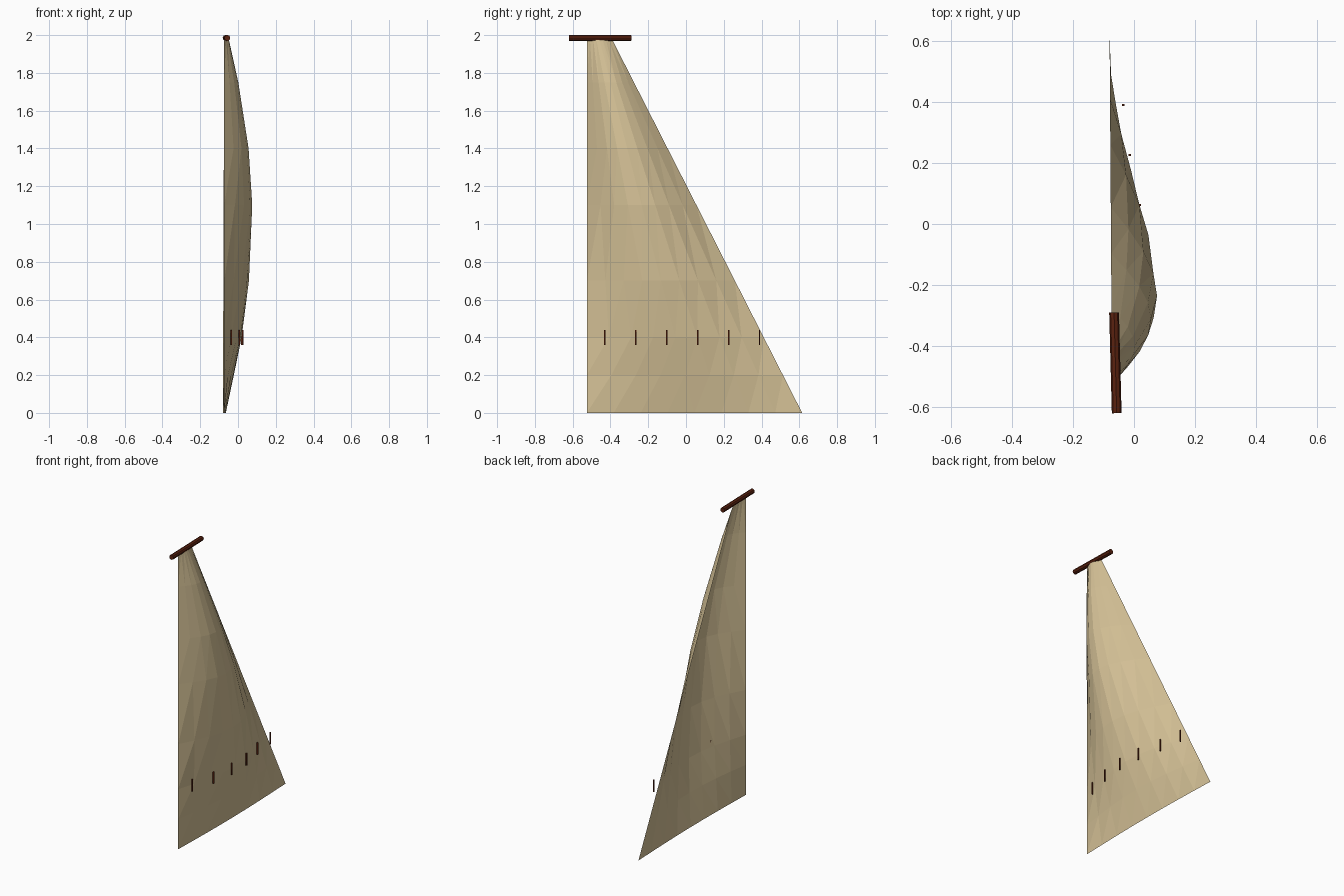
import bpy, bmesh, math

if "Cube" in bpy.data.objects:
    bpy.data.objects.remove(bpy.data.objects["Cube"])

def material(name, rgb):
    m = bpy.data.materials.new(name)
    m.diffuse_color = (*rgb, 1)
    m.use_nodes = True
    m.node_tree.nodes["Principled BSDF"].inputs["Base Color"].default_value = m.diffuse_color
    return m

canvas = material("tan canvas", (0.67, 0.54, 0.31))
wood = material("dark brown wood", (0.105, 0.016, 0.005))

def add_object(name, bm, mat):
    me = bpy.data.meshes.new(name)
    bm.to_mesh(me)
    bm.free()
    me.materials.append(mat)
    ob = bpy.data.objects.new(name, me)
    bpy.context.collection.objects.link(ob)
    return ob

LUFF = -0.525
TOP = 1.975
# height -> depth of the belly
DEPTH = [(0, 0.012), (0.2, 0.054), (0.4, 0.095), (0.7, 0.133), (1.1, 0.15),
         (1.4, 0.13), (1.75, 0.075), (TOP, 0.025)]

def depth(z):
    for (z0, d0), (z1, d1) in zip(DEPTH, DEPTH[1:]):
        if z <= z1:
            return d0 + (d1 - d0) * (z - z0) / (z1 - z0)
    return DEPTH[-1][1]

def chord(z):
    return 1.14 - z * (1.005 / TOP)

def sail_x(y, z):
    u = min(1, max(0, (y - LUFF) / chord(z)))
    edge = -0.073 - 0.007 * u * (1 - z / TOP)
    return edge + depth(z) * math.sin(math.pi * u)

# sail: faceted, bellied triangle with a short head
bm = bmesh.new()
COLS = 8
rows = [[bm.verts.new((sail_x(LUFF + chord(z) * i / COLS, z), LUFF + chord(z) * i / COLS, z))
         for i in range(COLS + 1)] for z, _ in DEPTH]
for a, b in zip(rows, rows[1:]):
    for i in range(COLS):
        bm.faces.new((a[i], a[i + 1], b[i + 1], b[i]))
bmesh.ops.triangulate(bm, faces=bm.faces[:])
add_object("sail", bm, canvas)

# yard: short round bar across the head of the sail
bm = bmesh.new()
bmesh.ops.create_cone(bm, cap_ends=True, segments=8, radius1=0.016, radius2=0.016, depth=0.33)
yard = add_object("yard", bm, wood)
yard.rotation_euler = (math.radians(90), math.radians(0), math.radians(1.5))
yard.location = (-0.061, -0.455, 1.985)

# reef ties: a row of small hanging cords on the outer side
for i in range(6):
    y = -0.43 + 0.164 * i
    bm = bmesh.new()
    bmesh.ops.create_cube(bm, size=1)
    bmesh.ops.scale(bm, vec=(0.008, 0.006, 0.08), verts=bm.verts)
    tie = add_object(f"reef_tie_{i + 1}", bm, wood)
    x = sail_x(y, 0.4) + 0.008 if i < 5 else -0.035
    tie.location = (x, y, 0.4)
